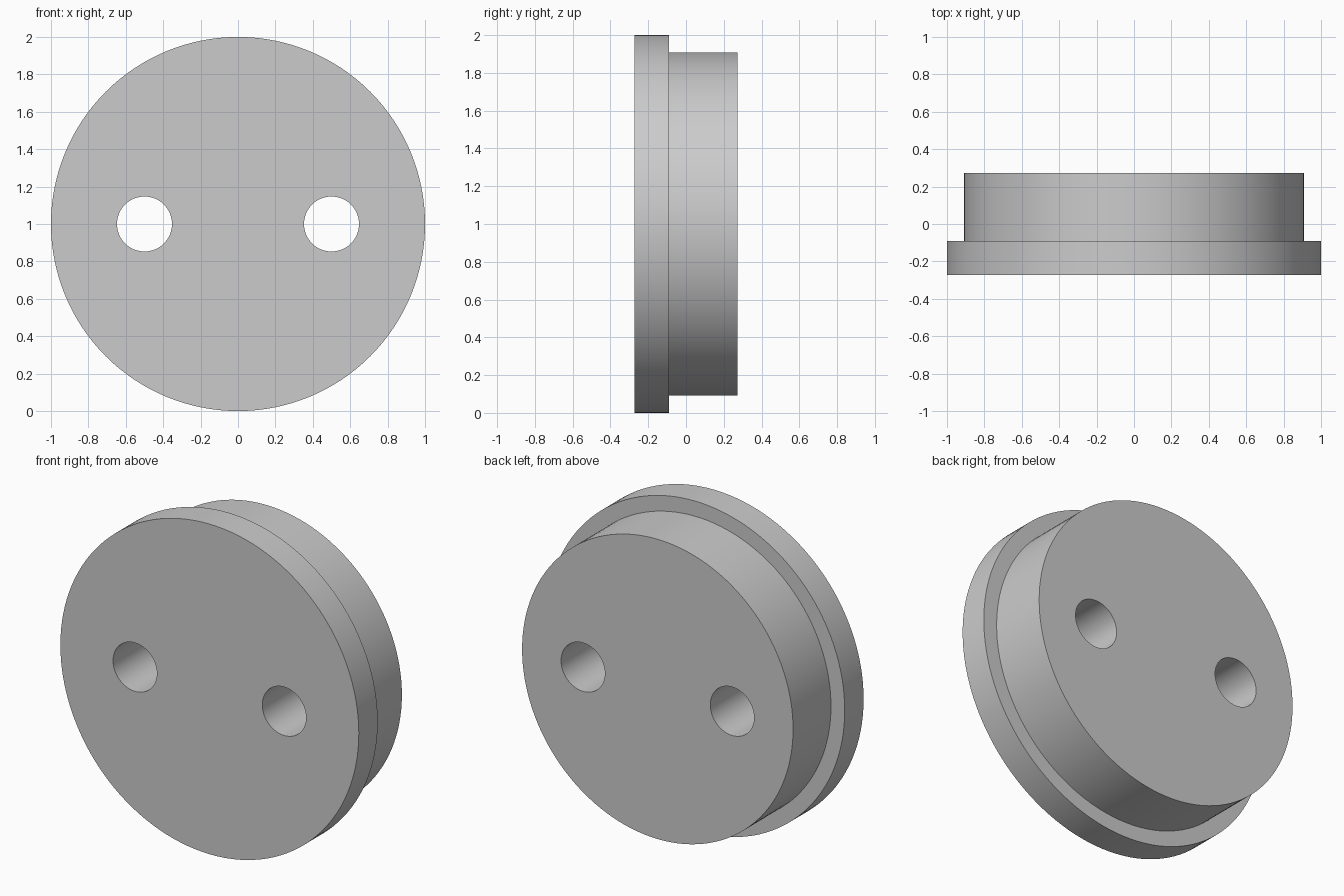
import bpy, bmesh, math
from mathutils import Matrix

cube = bpy.data.objects.get("Cube")
if cube:
    bpy.data.objects.remove(cube, do_unlink=True)

FRONT, STEP, BACK = -0.272, -0.091, 0.272
FLANGE_R, PLUG_R, HOLE_R, HOLE_X = 1.0, 0.908, 0.147, 0.5

grey = bpy.data.materials.new("plain grey")
grey.use_nodes = True
colour = (0.6, 0.6, 0.6, 1)
grey.diffuse_color = colour
grey.node_tree.nodes["Principled BSDF"].inputs["Base Color"].default_value = colour


def lathe(name, profile, x, segments):
    """Closed solid turned about a front-to-back axis; profile is (radius, y)."""
    bm = bmesh.new()
    rings = []
    for radius, y in profile:
        ring = []
        for i in range(segments):
            a = math.tau * i / segments
            ring.append(bm.verts.new((radius * math.cos(a), y, radius * math.sin(a))))
        rings.append(ring)
    for low, high in zip(rings, rings[1:]):
        for i in range(segments):
            j = (i + 1) % segments
            bm.faces.new((low[i], low[j], high[j], high[i]))
    bm.faces.new(rings[0])
    bm.faces.new(rings[-1])
    bmesh.ops.recalc_face_normals(bm, faces=bm.faces)
    bmesh.ops.transform(bm, matrix=Matrix.Translation((x, 0, 1)), verts=bm.verts)
    mesh = bpy.data.meshes.new(name)
    bm.to_mesh(mesh)
    bm.free()
    mesh.materials.append(grey)
    obj = bpy.data.objects.new(name, mesh)
    bpy.context.collection.objects.link(obj)
    return obj


# Stepped disc: wide front flange and narrower rear plug
disc = lathe("stepped_disc", [(FLANGE_R, FRONT), (FLANGE_R, STEP),
                              (PLUG_R, STEP), (PLUG_R, BACK)], 0, 128)
bpy.context.view_layer.objects.active = disc

# Two round through holes
for side in (-1, 1):
    cutter = lathe("hole_cutter", [(HOLE_R, FRONT - 0.1), (HOLE_R, BACK + 0.1)],
                   side * HOLE_X, 64)
    cutter.hide_render = True
    cut = disc.modifiers.new("through_hole", "BOOLEAN")
    cut.operation = "DIFFERENCE"
    cut.solver = "EXACT"
    cut.object = cutter
    bpy.ops.object.modifier_apply(modifier=cut.name)
    bpy.data.objects.remove(cutter, do_unlink=True)

# Smooth round walls with crisp rims
bpy.ops.object.select_all(action="DESELECT")
disc.select_set(True)
bpy.ops.object.shade_smooth_by_angle(angle=math.radians(30))
